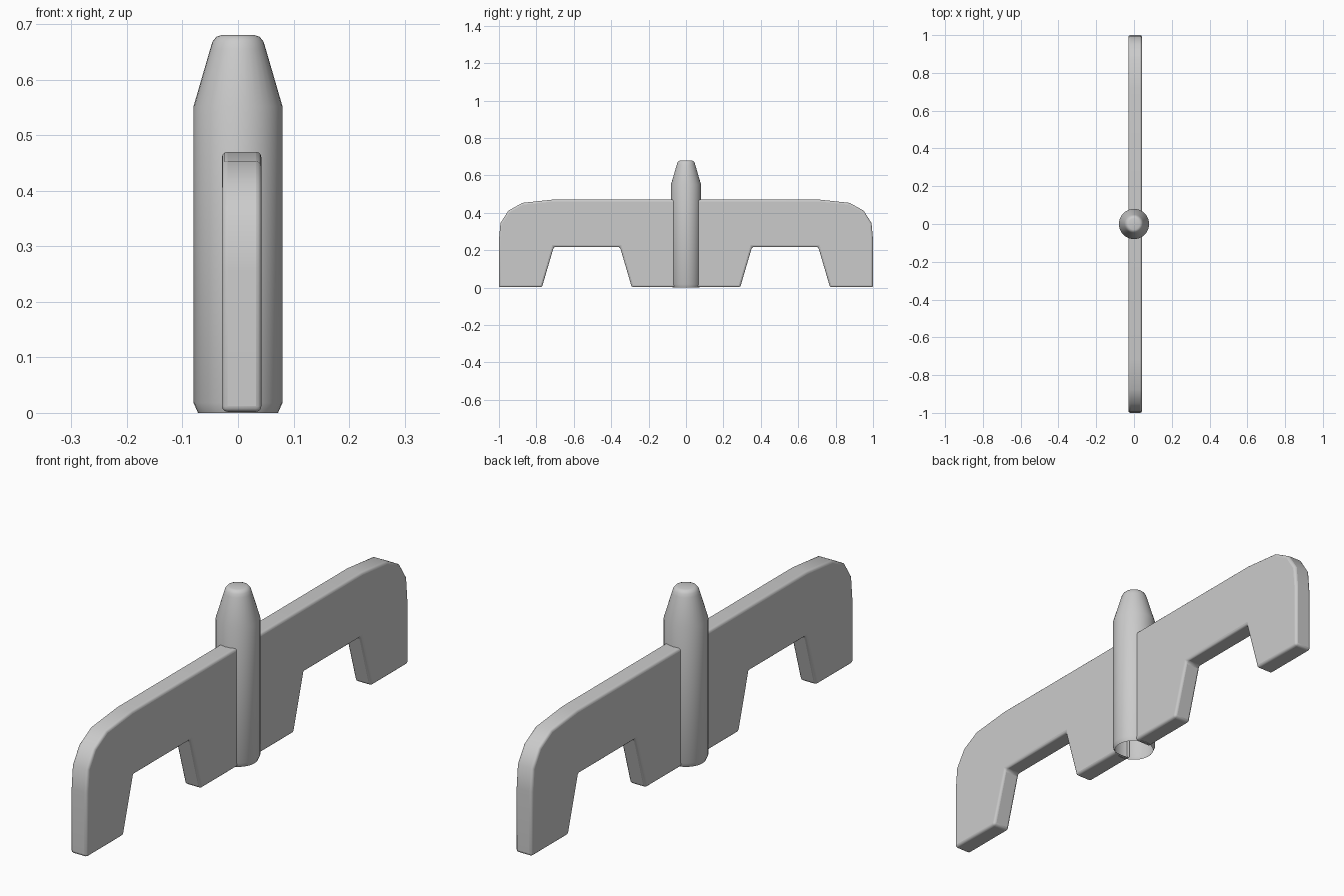
import bpy, bmesh, math

if "Cube" in bpy.data.objects:
    bpy.data.objects.remove(bpy.data.objects["Cube"])

ANG = math.radians(35)


def finish(name, bm):
    bmesh.ops.recalc_face_normals(bm, faces=bm.faces)
    me = bpy.data.meshes.new(name)
    bm.to_mesh(me)
    bm.free()
    ob = bpy.data.objects.new(name, me)
    bpy.context.collection.objects.link(ob)
    return ob


def smooth(ob):
    bpy.ops.object.select_all(action='DESELECT')
    ob.select_set(True)
    bpy.context.view_layer.objects.active = ob
    bpy.ops.object.shade_smooth_by_angle(angle=ANG)


# Centre post: lathed shell, closed tapered top, open bottom
profile = [(0.072, 0.0), (0.08, 0.018), (0.08, 0.552), (0.05, 0.655),
           (0.046, 0.668), (0.039, 0.677), (0.03, 0.68)]
SIDES = 32
bm = bmesh.new()
rings = [[bm.verts.new((r * math.cos(2 * math.pi * i / SIDES),
                        r * math.sin(2 * math.pi * i / SIDES), z))
          for i in range(SIDES)] for r, z in profile]
for a, b in zip(rings, rings[1:]):
    for i in range(SIDES):
        j = (i + 1) % SIDES
        bm.faces.new((a[i], a[j], b[j], b[i]))
bm.faces.new(rings[-1])
post = finish("centre_post", bm)
for f in post.data.polygons:
    if f.center.z > 0.5 and f.normal.z < -0.5:
        post.data.flip_normals()
        break
smooth(post)

# Side panel: half outline in y/z, extruded along x, mirrored to the other side
outline = [(0.06, 0.002), (0.29, 0.002), (0.353, 0.217), (0.707, 0.217),
           (0.77, 0.002), (1.0, 0.002), (1.0, 0.255), (0.992, 0.345),
           (0.95, 0.411), (0.875, 0.453), (0.715, 0.47), (0.06, 0.47)]
X0, X1 = -0.029, 0.042
bm = bmesh.new()
face = bm.faces.new([bm.verts.new((X0, y, z)) for y, z in outline])
out = bmesh.ops.extrude_face_region(bm, geom=[face])
verts = [v for v in out["geom"] if isinstance(v, bmesh.types.BMVert)]
bmesh.ops.translate(bm, verts=verts, vec=(X1 - X0, 0, 0))
bmesh.ops.recalc_face_normals(bm, faces=bm.faces)
# The inner end is hidden in the post and left open
inner = [f for f in bm.faces if all(v.co.y < 0.061 for v in f.verts)]
bmesh.ops.delete(bm, geom=inner, context='FACES_ONLY')
panel = finish("side_panels", bm)

bevel = panel.modifiers.new("rounded_edges", 'BEVEL')
bevel.width = 0.01
bevel.segments = 3
bevel.limit_method = 'ANGLE'
bevel.angle_limit = math.radians(40)
mirror = panel.modifiers.new("mirror", 'MIRROR')
mirror.use_axis = (False, True, False)
mirror.use_mirror_merge = False
smooth(panel)
